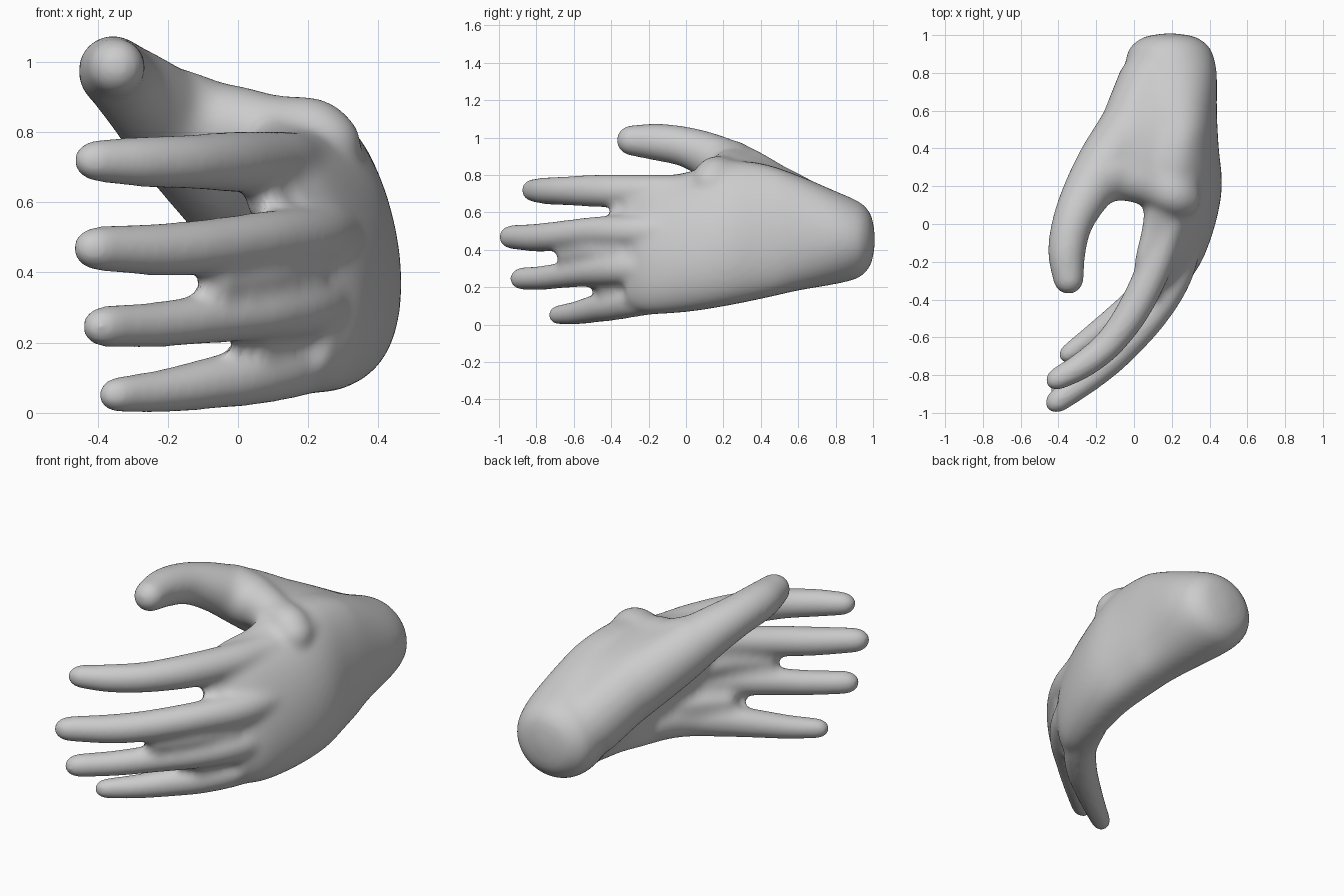
import bpy, bmesh, math
from mathutils import Vector

if "Cube" in bpy.data.objects:
    bpy.data.objects.remove(bpy.data.objects["Cube"])

bm = bmesh.new()


def skin(rings):
    """Bridge closed rings of points into a capped solid."""
    loops = [[bm.verts.new(p) for p in ring] for ring in rings]
    n = len(loops[0])
    for a, b in zip(loops, loops[1:]):
        for i in range(n):
            j = (i + 1) % n
            bm.faces.new((a[i], a[j], b[j], b[i]))
    bm.faces.new(loops[0][::-1])
    bm.faces.new(loops[-1])


def spline(keys, steps):
    """Catmull-Rom through tuples of any length."""
    k = [Vector(p) for p in keys]
    k = [2 * k[0] - k[1]] + k + [2 * k[-1] - k[-2]]
    out = []
    for a, b, c, d in zip(k, k[1:], k[2:], k[3:]):
        for s in range(steps):
            t = s / steps
            out.append(0.5 * (2 * b + (c - a) * t + (2 * a - 5 * b + 4 * c - d) * t * t
                              + (3 * b - a - 3 * c + d) * t ** 3))
    return out + [k[-2]]


def limb(*keys, sides=20, tip=1.3):
    """Round tube through (x, y, z, radius) keys with domed ends."""
    pts = spline(keys, 6)
    pos = [p.to_3d() for p in pts]
    rad = [p[3] for p in pts]
    tan = [(pos[min(i + 1, len(pos) - 1)] - pos[max(i - 1, 0)]).normalized()
           for i in range(len(pos))]
    domes = [math.radians(a) for a in (85, 65, 45, 22)]
    stations = [(pos[0] - tan[0] * rad[0] * math.sin(a), rad[0] * math.cos(a), tan[0])
                for a in domes]
    stations += list(zip(pos, rad, tan))
    stations += [(pos[-1] + tan[-1] * rad[-1] * tip * math.sin(a), rad[-1] * math.cos(a), tan[-1])
                 for a in reversed(domes)]
    rings = []
    for p, r, t in stations:
        u = t.cross(Vector((0, 0, 1))).normalized()
        v = u.cross(t)
        rings.append([p + r * (u * math.cos(q) + v * math.sin(q))
                      for q in (2 * math.pi * i / sides for i in range(sides))])
    skin(rings)


# Palm and wrist: y, centre x, centre z, half thickness, half width, tilt, cupping
palm = [
    (1.006, .19, .455, .03, .035, 0, 0),
    (.99, .19, .455, .125, .12, 0, 0),
    (.96, .19, .455, .18, .17, 0, 0),
    (.91, .19, .455, .22, .207, 0, 0),
    (.80, .195, .465, .24, .245, 0, 0),
    (.60, .21, .49, .225, .305, .05, .15),
    (.40, .245, .50, .195, .36, .12, .5),
    (.20, .287, .485, .165, .385, .17, .9),
    (.0, .277, .44, .14, .37, .18, 1.15),
    (-.20, .22, .42, .12, .36, .2, 1.1),
    (-.32, .17, .41, .08, .31, .2, 1.0),
]
rings = []
for y, cx, cz, th, wd, tilt, cup in spline(palm, 4):
    flat = min(1, max(0, (.9 - y) / .4))    # back of the hand is flatter than the wrist
    ring = []
    for i in range(40):
        q = 2 * math.pi * i / 40
        s, c = math.sin(q), math.cos(q)
        u = wd * s
        if c > 0:
            c = c ** (1 - .45 * flat)
        elif s < 0:                         # thin little-finger edge of the palm
            c *= 1 + .45 * flat * s
        bend = cup * (.7 - .3 * c)
        ring.append((cx + th * c - tilt * u - bend * u * u, y, cz + u))
    rings.append(ring)
skin(rings)

# Index finger
limb((.21, .15, .695, .12), (.165, -.03, .70, .10), (.11, -.22, .71, .09),
     (0, -.45, .715, .085), (-.13, -.63, .715, .076), (-.27, -.745, .715, .07),
     (-.395, -.815, .718, .059))
# Middle finger
limb((.27, -.05, .50, .10), (.215, -.28, .497, .088), (.10, -.48, .495, .08),
     (-.07, -.67, .475, .077), (-.22, -.80, .465, .073), (-.395, -.93, .468, .062))
# Ring finger
limb((.27, -.05, .32, .10), (.21, -.28, .305, .09), (.095, -.455, .292, .083),
     (-.075, -.62, .27, .07), (-.225, -.75, .252, .063), (-.375, -.875, .246, .058))
# Little finger
limb((.25, -.05, .165, .09), (.165, -.245, .135, .087), (.045, -.385, .107, .082),
     (-.075, -.485, .085, .072), (-.215, -.59, .062, .06), (-.338, -.68, .052, .05))
# Thumb with its fleshy base
limb((-.347, -.29, .985, .08), (-.356, -.15, .975, .097), (-.328, 0, .95, .105),
     (-.258, .15, .89, .125), (-.15, .31, .79, .155), (-.01, .50, .655, .175),
     (.12, .70, .53, .19))
# Ridge between thumb and index finger, and the fan of flesh behind it
ridge = [(-.2, .24, .845, .14), (-.1, .26, .815, .137), (0, .235, .81, .118),
         (.1, .2, .793, .11), (.2, .16, .785, .112), (.24, .14, .76, .11)]
limb(*ridge, tip=1)
for x, y, z, r in spline(ridge[1:], 2):
    t = (x + .1) / .34
    limb((x, y + .01, z - .005, r - .005), (-.03 + .22 * t, .45, .695 - .03 * t, .168),
         (.1 + .08 * t, .73, .52, .19), tip=1)
# Webs between fingers
limb((.18, -.12, .60, .07), (.085, -.335, .60, .06), tip=1)
limb((.17, -.33, .40, .08), (.07, -.49, .395, .075), (-.055, -.635, .375, .055), tip=1)
limb((.21, -.18, .225, .08), (.05, -.41, .20, .065), tip=1)

bmesh.ops.recalc_face_normals(bm, faces=bm.faces)
mesh = bpy.data.meshes.new("hand")
bm.to_mesh(mesh)
bm.free()
hand = bpy.data.objects.new("hand", mesh)
bpy.context.collection.objects.link(hand)


def fuse(name, voxel):
    m = hand.modifiers.new(name, 'REMESH')
    m.mode = 'VOXEL'
    m.voxel_size = voxel
    m.use_smooth_shade = True


def relax(name, times):
    m = hand.modifiers.new(name, 'SMOOTH')
    m.factor = 0.5
    m.iterations = times


def swell(name, amount):
    m = hand.modifiers.new(name, 'DISPLACE')
    m.direction = 'NORMAL'
    m.mid_level = 0
    m.strength = amount


# Fuse the parts, then swell, soften and shrink back to fill the creases
fuse("fuse", 0.012)
relax("soften", 8)
swell("swell", 0.024)
fuse("fuse_again", 0.012)
relax("soften_again", 18)
swell("shrink", -0.0205)
relax("finish", 4)

grey = bpy.data.materials.new("light grey")
grey.diffuse_color = (.6, .6, .6, 1)
grey.use_nodes = True
grey.node_tree.nodes["Principled BSDF"].inputs["Base Color"].default_value = grey.diffuse_color
mesh.materials.append(grey)
for p in mesh.polygons:
    p.use_smooth = True
